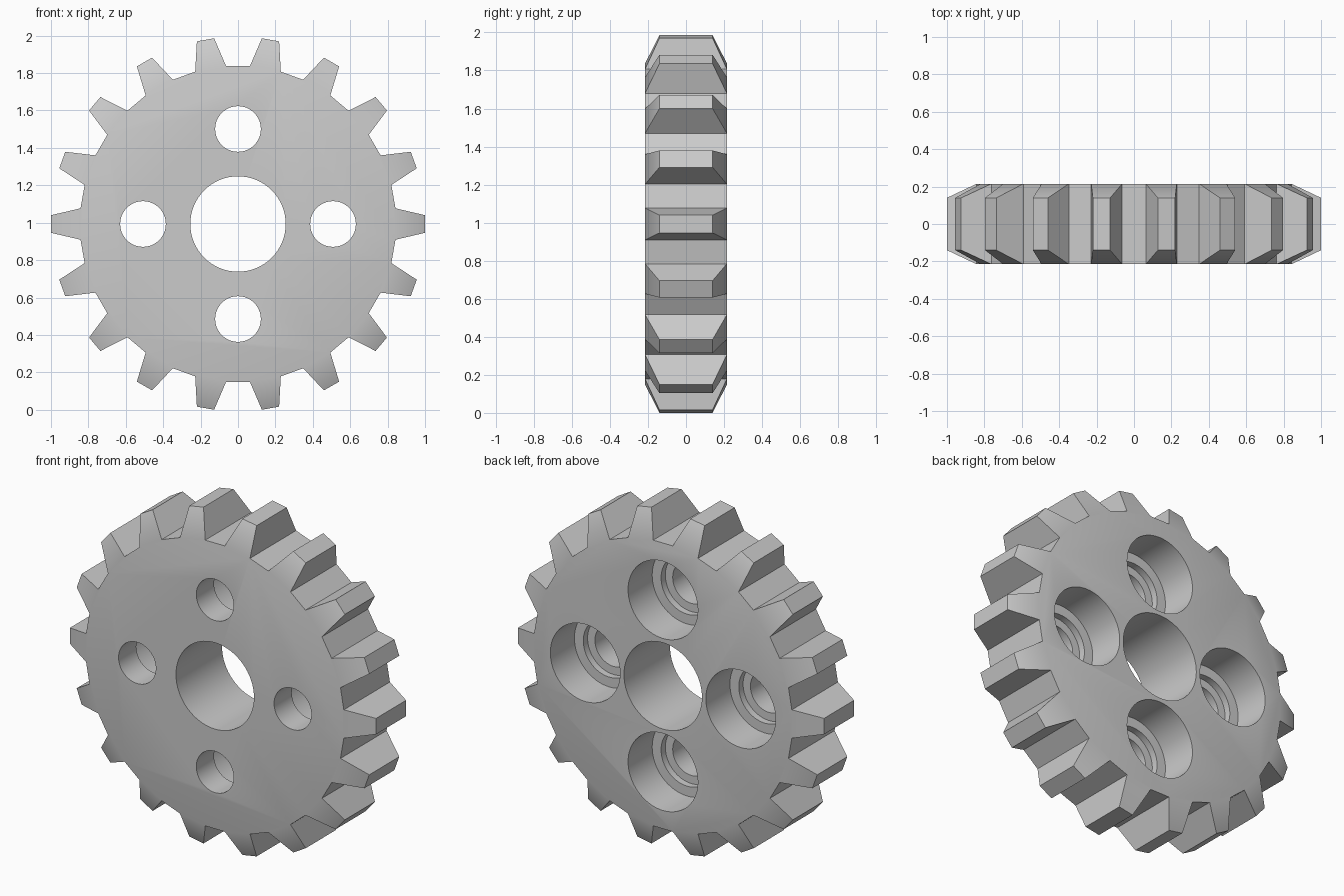
import bpy, bmesh, math
from mathutils import Matrix, Vector

cube = bpy.data.objects.get("Cube")
if cube:
    bpy.data.objects.remove(cube, do_unlink=True)

TEETH = 18
HALF_DEPTH, TIP_HALF_DEPTH = 0.215, 0.14
ROOT_X, ROOT_HALF = 0.842, 0.084      # tooth base, measured on the tooth axis
TIP_X, TIP_HALF = 1.0, 0.047
BOLT_RADIUS = 0.508

steel = bpy.data.materials.new("grey steel")
steel.use_nodes = True
colour = (0.6, 0.6, 0.6, 1)
steel.diffuse_color = colour
steel.node_tree.nodes["Principled BSDF"].inputs["Base Color"].default_value = colour


def new_object(name, bm):
    bmesh.ops.recalc_face_normals(bm, faces=bm.faces)
    mesh = bpy.data.meshes.new(name)
    bm.to_mesh(mesh)
    bm.free()
    mesh.materials.append(steel)
    obj = bpy.data.objects.new(name, mesh)
    bpy.context.collection.objects.link(obj)
    return obj


# Gear blank: two root polygons joined by bevelled teeth
bm = bmesh.new()
teeth = []
for i in range(TEETH):
    turn = Matrix.Rotation(math.tau * i / TEETH, 4, 'Y')
    corners = {}
    for face in (-1, 1):
        for side in (-1, 1):
            root = Vector((ROOT_X, face * HALF_DEPTH, side * ROOT_HALF))
            tip = Vector((TIP_X, face * TIP_HALF_DEPTH, side * TIP_HALF))
            corners["root", face, side] = bm.verts.new(turn @ root)
            corners["tip", face, side] = bm.verts.new(turn @ tip)
    teeth.append(corners)

for i, t in enumerate(teeth):
    after = teeth[(i + 1) % TEETH]
    for s in (-1, 1):
        # sloped end of the tooth, then its flank
        bm.faces.new([t["root", s, -1], t["tip", s, -1], t["tip", s, 1], t["root", s, 1]])
        bm.faces.new([t["root", -1, s], t["tip", -1, s], t["tip", 1, s], t["root", 1, s]])
    # tooth tip and the valley to the next tooth
    bm.faces.new([t["tip", -1, -1], t["tip", -1, 1], t["tip", 1, 1], t["tip", 1, -1]])
    bm.faces.new([t["root", -1, -1], t["root", 1, -1], after["root", 1, 1], after["root", -1, 1]])
for face in (-1, 1):
    bm.faces.new([t["root", face, s] for t in teeth for s in (1, -1)])
gear = new_object("gear_wheel", bm)
gear.location.z = 0.985


def bore(x, z, steps):
    """Cut a stepped round hole; steps are (radius, y) pairs from front to back."""
    cutter_bm = bmesh.new()
    ring = [cutter_bm.verts.new((r, y, 0)) for r, y in steps]
    edges = [cutter_bm.edges.new(pair) for pair in zip(ring, ring[1:])]
    bmesh.ops.spin(cutter_bm, geom=ring + edges, cent=(0, 0, 0), axis=(0, 1, 0),
                   angle=math.tau, steps=64, use_merge=True)
    bmesh.ops.remove_doubles(cutter_bm, verts=cutter_bm.verts, dist=0.0001)
    bmesh.ops.holes_fill(cutter_bm, edges=[e for e in cutter_bm.edges if e.is_boundary], sides=0)
    cutter = new_object("bore_cutter", cutter_bm)
    cutter.location = (x, 0, gear.location.z + z)
    cutter.hide_render = True
    bpy.context.view_layer.update()
    cut = gear.modifiers.new("bore", 'BOOLEAN')
    cut.operation = 'DIFFERENCE'
    cut.solver = 'EXACT'
    cut.object = cutter
    bpy.context.view_layer.objects.active = gear
    bpy.ops.object.modifier_apply(modifier=cut.name)
    bpy.data.objects.remove(cutter, do_unlink=True)


# Shaft hole, and four bolt holes counterbored from the back
bore(0, 0, [(0.255, -0.4), (0.255, 0.4)])
for k in range(4):
    a = k * math.pi / 2
    bore(BOLT_RADIUS * math.cos(a), BOLT_RADIUS * math.sin(a),
         [(0.122, -0.4), (0.122, -0.05), (0.17, -0.05),
          (0.17, -0.01), (0.228, -0.01), (0.228, 0.4)])

# Soft shading across the tooth bevels, sharp edges elsewhere
bpy.ops.object.select_all(action='DESELECT')
gear.select_set(True)
bpy.context.view_layer.objects.active = gear
bpy.ops.object.shade_smooth_by_angle(angle=math.radians(30))
gear.location.z = -min(v.co.z for v in gear.data.vertices)
